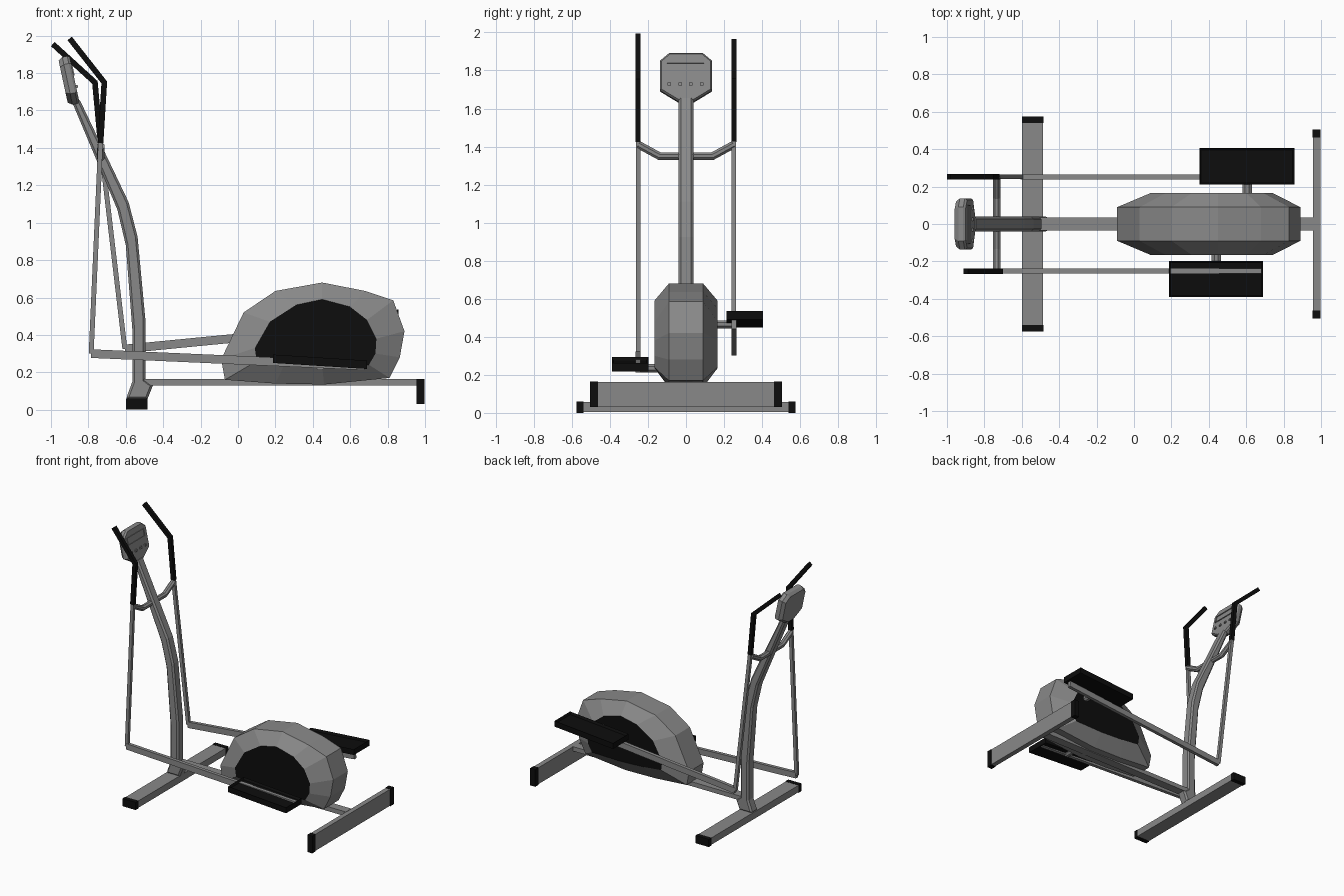
import bpy, bmesh, math
from mathutils import Vector

if "Cube" in bpy.data.objects:
    bpy.data.objects.remove(bpy.data.objects["Cube"])


def material(name, v):
    m = bpy.data.materials.new(name)
    m.diffuse_color = (v, v, v, 1)
    m.use_nodes = True
    m.node_tree.nodes["Principled BSDF"].inputs["Base Color"].default_value = m.diffuse_color
    return m


GREY = material("metal grey", 0.25)
BLACK = material("rubber black", 0.004)


def finish(name, bm, *mats):
    bmesh.ops.recalc_face_normals(bm, faces=bm.faces)
    me = bpy.data.meshes.new(name)
    bm.to_mesh(me)
    bm.free()
    ob = bpy.data.objects.new(name, me)
    bpy.context.collection.objects.link(ob)
    for m in mats:
        me.materials.append(m)
    return ob


def loft(name, rings, *mats, cap_mat=0):
    """Skin a list of equal-length point rings and cap both ends."""
    bm = bmesh.new()
    vs = [[bm.verts.new(p) for p in r] for r in rings]
    n = len(vs[0])
    for a, b in zip(vs, vs[1:]):
        for i in range(n):
            j = (i + 1) % n
            bm.faces.new((a[i], a[j], b[j], b[i]))
    for r in (vs[0], vs[-1]):
        bm.faces.new(r).material_index = cap_mat
    return finish(name, bm, *mats)


def box(name, x, y, z, mat):
    ring = lambda yy: [(x[0], yy, z[0]), (x[1], yy, z[0]), (x[1], yy, z[1]), (x[0], yy, z[1])]
    return loft(name, [ring(y[0]), ring(y[1])], mat)


def sweep(name, pts, axis, w, h, mat, sides=4):
    """Tube along a flat path; w lies in the path plane, h along its axis."""
    pts, axis = [Vector(p) for p in pts], Vector(axis)
    k = 1 / math.cos(math.pi / sides)
    rings = []
    for i, p in enumerate(pts):
        d = [(b - a).normalized() for a, b in zip(pts, pts[1:])]
        d0, d1 = d[max(i - 1, 0)], d[min(i, len(d) - 1)]
        t = (d0 + d1).normalized()
        side = axis.cross(t) / t.dot(d1)
        angs = [2 * math.pi * (q + 0.5) / sides for q in range(sides)]
        rings.append([p + side * w * k * math.cos(a) + axis * h * k * math.sin(a) for a in angs])
    return loft(name, rings, mat)


# Base: front and rear feet with black end caps, and the centre beam
for name, x, z, half, cap in (("front_foot", (-0.60, -0.485), (0.0, 0.06), 0.575, 0.035),
                              ("rear_foot", (0.955, 0.998), (0.03, 0.165), 0.505, 0.043)):
    e = half - cap
    box(name, (x[0] + 0.002, x[1] - 0.002), (-e, e), (z[0] + 0.004, z[1] - 0.002), GREY)
    for s in (-1, 1):
        box(name + "_cap", x, sorted((s * e, s * half)), z, BLACK)
box("centre_beam", (-0.52, 0.96), (-0.034, 0.034), (0.13, 0.165), GREY)

# Bent upright post with a flared base
post = [(-0.60, 0.055), (-0.565, 0.15), (-0.565, 0.43), (-0.60, 0.88), (-0.645, 1.07),
        (-0.885, 1.64), (-0.85, 1.665), (-0.585, 1.11), (-0.537, 0.925), (-0.495, 0.48),
        (-0.495, 0.16), (-0.455, 0.13), (-0.485, 0.055)]
ob = loft("upright_post", [[(x, y, z) for x, z in post] for y in (-0.039, 0.039)], GREY)
bev = ob.modifiers.new("bevel", "BEVEL")
bev.width, bev.segments, bev.angle_limit = 0.012, 1, math.radians(80)

# Console: tilted chamfered plate, recessed screen and a row of buttons
UP, OUT, MID = Vector((-0.21, 0, 0.978)), Vector((0.978, 0, 0.21)), Vector((-0.88, 0, 1.775))


def on_console(y, s, d):
    return MID + Vector((0, y, 0)) + UP * s + OUT * d


half = [(0.09, 0.12), (0.137, 0.08), (0.137, -0.08), (0.04, -0.14)]
shape = half + [(-y, s) for y, s in reversed(half)]
loft("console", [[on_console(y * k, s * k, d) for y, s in shape]
                 for k, d in ((0.94, 0.004), (1, -0.008), (1, -0.035), (0.88, -0.058))], GREY)


def console_plate(name, y0, y1, s0, s1, d):
    q = [(y0, s0), (y1, s0), (y1, s1), (y0, s1)]
    loft(name, [[on_console(y, s, e) for y, s in q] for e in (0.002, d)], GREY)


for y0, y1, s0, s1 in ((-0.108, 0.102, 0.063, 0.07), (-0.108, 0.102, 0.01, 0.017),
                       (-0.108, -0.101, 0.01, 0.07), (0.095, 0.102, 0.01, 0.07)):
    console_plate("screen_frame", y0, y1, s0, s1, 0.009)
for y in (-0.088, -0.031, 0.026, 0.083):
    console_plate("button", y - 0.009, y + 0.009, -0.057, -0.042, 0.014)

# Cross axle carrying both swinging arms
sweep("arm_axle", [(-0.735, -0.25, 1.41), (-0.735, -0.14, 1.35), (-0.735, 0.14, 1.35),
                   (-0.735, 0.25, 1.41)], (1, 0, 0), 0.02, 0.02, GREY, 8)

# Drive housing: bulging shell with black side panels
outer = [(-0.07, 0.16), (-0.09, 0.27), (0.03, 0.52), (0.20, 0.635), (0.45, 0.68), (0.68, 0.635),
         (0.83, 0.585), (0.89, 0.42), (0.865, 0.28), (0.81, 0.17), (0.46, 0.135), (0.20, 0.14)]
inner = [(0.10, 0.26), (0.09, 0.33), (0.17, 0.47), (0.31, 0.56), (0.45, 0.59), (0.60, 0.55),
         (0.69, 0.48), (0.74, 0.38), (0.735, 0.30), (0.70, 0.24), (0.45, 0.235), (0.25, 0.245)]
loft("drive_housing", [[(x, y, z) for x, z in prof] for prof, y in
                       ((inner, -0.166), (outer, -0.09), (outer, 0.09), (inner, 0.166))],
     GREY, BLACK, cap_mat=1)


def pedal(name, x0, x1, y0, y1, z0, z1):
    """Sloped tray: z0 and z1 are the underside heights at both ends."""
    bm = bmesh.new()
    bmesh.ops.create_cube(bm, size=1)
    for v in bm.verts:
        t, u = v.co.x + 0.5, v.co.y + 0.5
        v.co = (x0 + (x1 - x0) * t, y0 + (y1 - y0) * u,
                z0 + (z1 - z0) * t + 0.045 * (v.co.z + 0.5))
    bm.normal_update()
    top = [f for f in bm.faces if f.normal.z > 0.9]
    bmesh.ops.inset_region(bm, faces=top, thickness=0.012)
    for v in top[0].verts:
        v.co.z -= 0.018
    finish(name, bm, BLACK)


# Each side: y sign, arm bottom, elbow, grip tip, rod end, crank stub, pedal
SIDES = (
    ("near", -1, (-0.785, 0.30), (-0.715, 1.75), (-0.90, 1.985), (0.68, 0.235), (0.44, 0.235),
     (0.187, 0.69, -0.39, -0.198, 0.25, 0.218)),
    ("far", 1, (-0.605, 0.325), (-0.765, 1.75), (-0.99, 1.955), (0.84, 0.465), (0.605, 0.465),
     (0.35, 0.857, 0.212, 0.405, 0.45, 0.49)),
)
for side, s, low, elbow, tip, end, crank, ped in SIDES:
    at = lambda p: (p[0], s * 0.252, p[1])
    pivot = (-0.735, 1.425)
    sweep(side + "_swing_arm", [at(low), at(pivot)], (0, 1, 0), 0.013, 0.012, GREY)
    sweep(side + "_hand_grip", [at(pivot), at(elbow), at(tip)], (0, 1, 0), 0.015, 0.014, BLACK)
    sweep(side + "_pedal_rod", [at(low), at(end)], (0, 1, 0), 0.023, 0.0135, GREY)
    sweep(side + "_crank_stub", [(crank[0], s * 0.14, crank[1]), (crank[0], s * 0.255, crank[1])],
          (1, 0, 0), 0.022, 0.025, GREY, 8)
    pedal(side + "_pedal", *ped)
